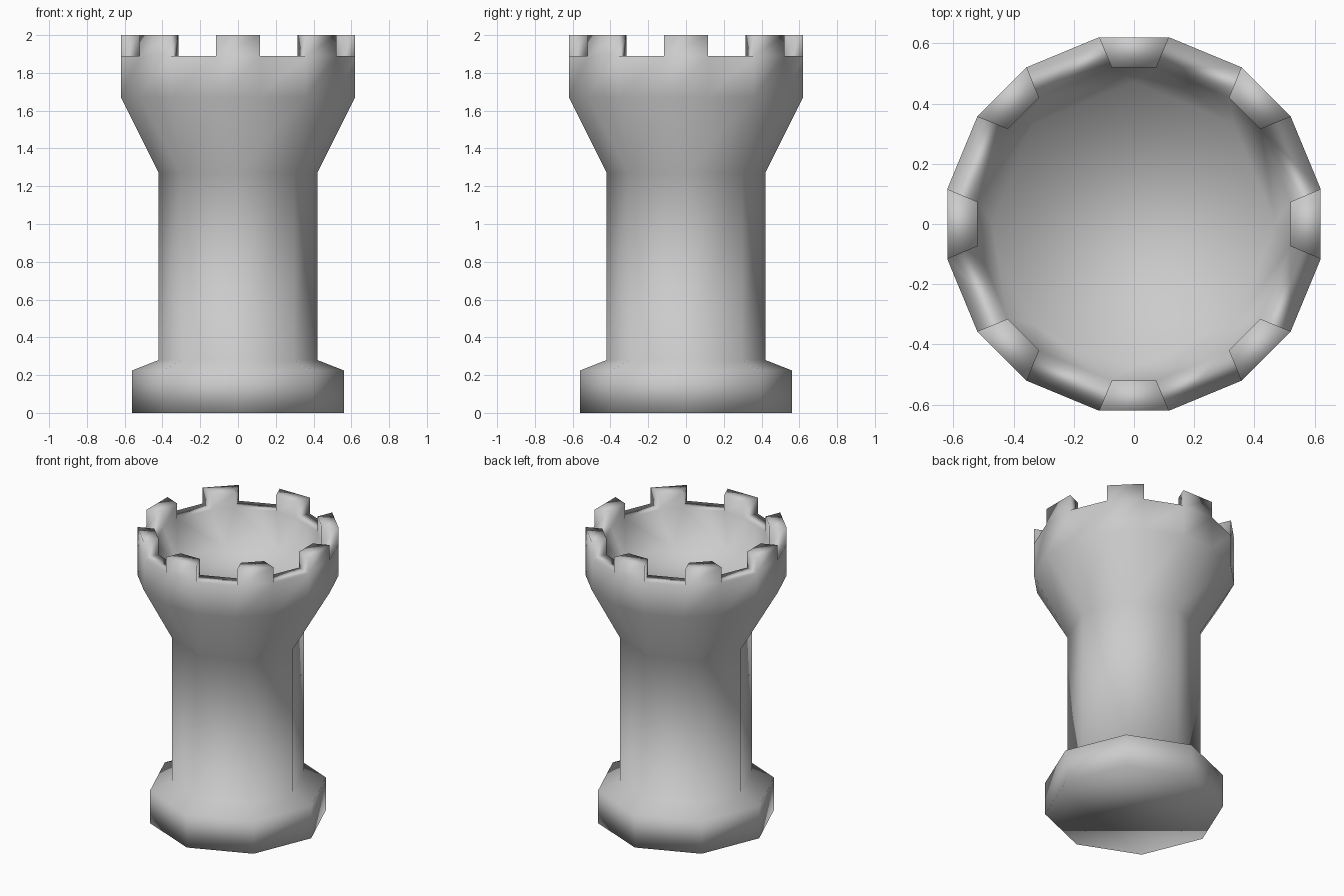
import bpy, bmesh
from math import cos, sin, pi

if "Cube" in bpy.data.objects:
    bpy.data.objects.remove(bpy.data.objects["Cube"])

bm = bmesh.new()


def octagon(r, z):
    """Eight vertices, with corners on the axes and diagonals."""
    return [bm.verts.new((r * cos(i * pi / 4), r * sin(i * pi / 4), z)) for i in range(8)]


def paired(a, h, z):
    """Sixteen vertices: a pair at distance a, half-width h, per octagon corner."""
    ring = []
    for i in range(8):
        c, s = cos(i * pi / 4), sin(i * pi / 4)
        for t in (-h, h):
            ring.append(bm.verts.new((a * c - t * s, a * s + t * c, z)))
    return ring


def bridge(lo, hi):
    n = len(lo)
    for i in range(n):
        j = (i + 1) % n
        bm.faces.new((lo[i], lo[j], hi[j], hi[i]))


def flare(octo, pairs):
    """Join 8 vertices to 16: a triangle at each corner, a quad between."""
    for i in range(8):
        p, q, r = pairs[2 * i], pairs[2 * i + 1], pairs[(2 * i + 2) % 16]
        bm.faces.new((octo[i], p, q))
        bm.faces.new((octo[i], q, r, octo[(i + 1) % 8]))


# Base and shaft
rings = [octagon(r, z) for r, z in ((0.56, 0), (0.56, 0.225), (0.42, 0.28), (0.42, 1.27))]
bm.faces.new(rings[0])
for lo, hi in zip(rings, rings[1:]):
    bridge(lo, hi)

# Flared head and its outer wall
head = paired(0.62, 0.116, 1.67)
outer = paired(0.62, 0.116, 1.89)
flare(rings[-1], head)
bridge(head, outer)

# Hollow inside with sunken floor
inner = paired(0.52, 0.074, 1.89)
floor = octagon(0.47, 1.65)
flare(floor, inner)
bm.faces.new(floor)

# Rim: gaps stay low, battlements rise above each pair
outer_top = paired(0.62, 0.116, 2.0)
inner_top = paired(0.52, 0.074, 2.0)
for i in range(8):
    a, b, c = 2 * i, 2 * i + 1, (2 * i + 2) % 16
    bm.faces.new((outer[b], outer[c], inner[c], inner[b]))
    bm.faces.new((outer_top[a], outer_top[b], inner_top[b], inner_top[a]))
    low = (outer[a], outer[b], inner[b], inner[a])
    top = (outer_top[a], outer_top[b], inner_top[b], inner_top[a])
    bridge(low, top)

bmesh.ops.recalc_face_normals(bm, faces=bm.faces[:])
for f in bm.faces:
    f.smooth = True

mesh = bpy.data.meshes.new("tower")
bm.to_mesh(mesh)
bm.free()
bpy.context.collection.objects.link(bpy.data.objects.new("tower", mesh))
